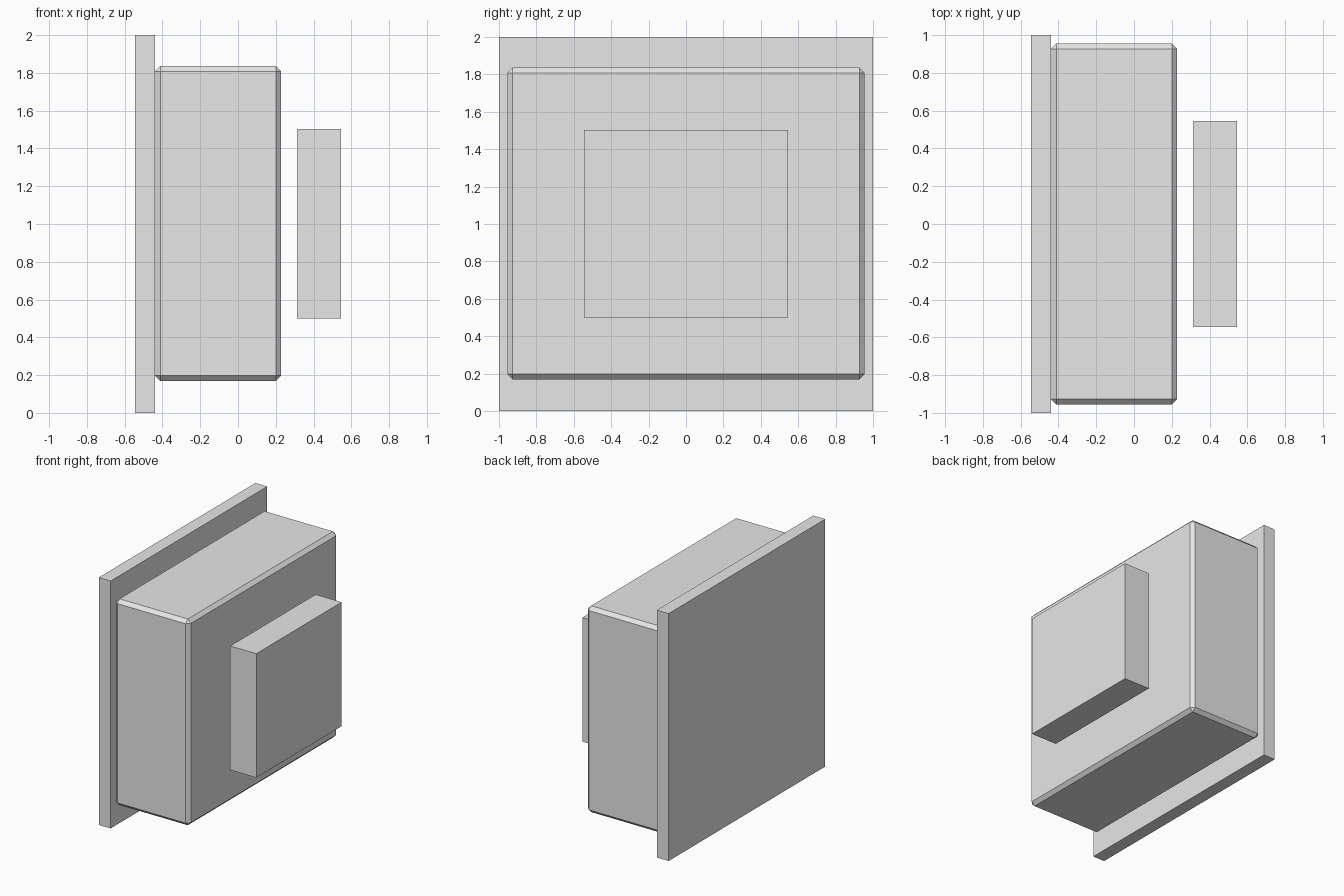
import bpy

if "Cube" in bpy.data.objects:
    bpy.data.objects.remove(bpy.data.objects["Cube"])

grey = bpy.data.materials.new("light_grey")
grey.diffuse_color = (0.8, 0.8, 0.8, 1)
grey.use_nodes = True
grey.node_tree.nodes["Principled BSDF"].inputs["Base Color"].default_value = grey.diffuse_color


def box(name, x, y, z, bevel=0.0):
    """Box from (min, max) ranges, with an optional single chamfer."""
    centre = [(r[0] + r[1]) / 2 for r in (x, y, z)]
    size = [r[1] - r[0] for r in (x, y, z)]
    bpy.ops.mesh.primitive_cube_add(size=1, location=centre)
    ob = bpy.context.object
    ob.name = name
    ob.scale = size
    bpy.ops.object.transform_apply(location=False, rotation=False, scale=True)
    ob.data.materials.append(grey)
    if bevel:
        mod = ob.modifiers.new("chamfer", 'BEVEL')
        mod.width = bevel
        mod.segments = 1
    return ob


# flat square panel at the back
box("back_panel", (-0.545, -0.439), (-1, 1), (0, 2))
# chamfered main body
box("main_body", (-0.439, 0.228), (-0.955, 0.955), (0.169, 1.836), 0.028)
# separate block floating in front of the body
box("floating_block", (0.312, 0.545), (-0.545, 0.545), (0.5, 1.502))
